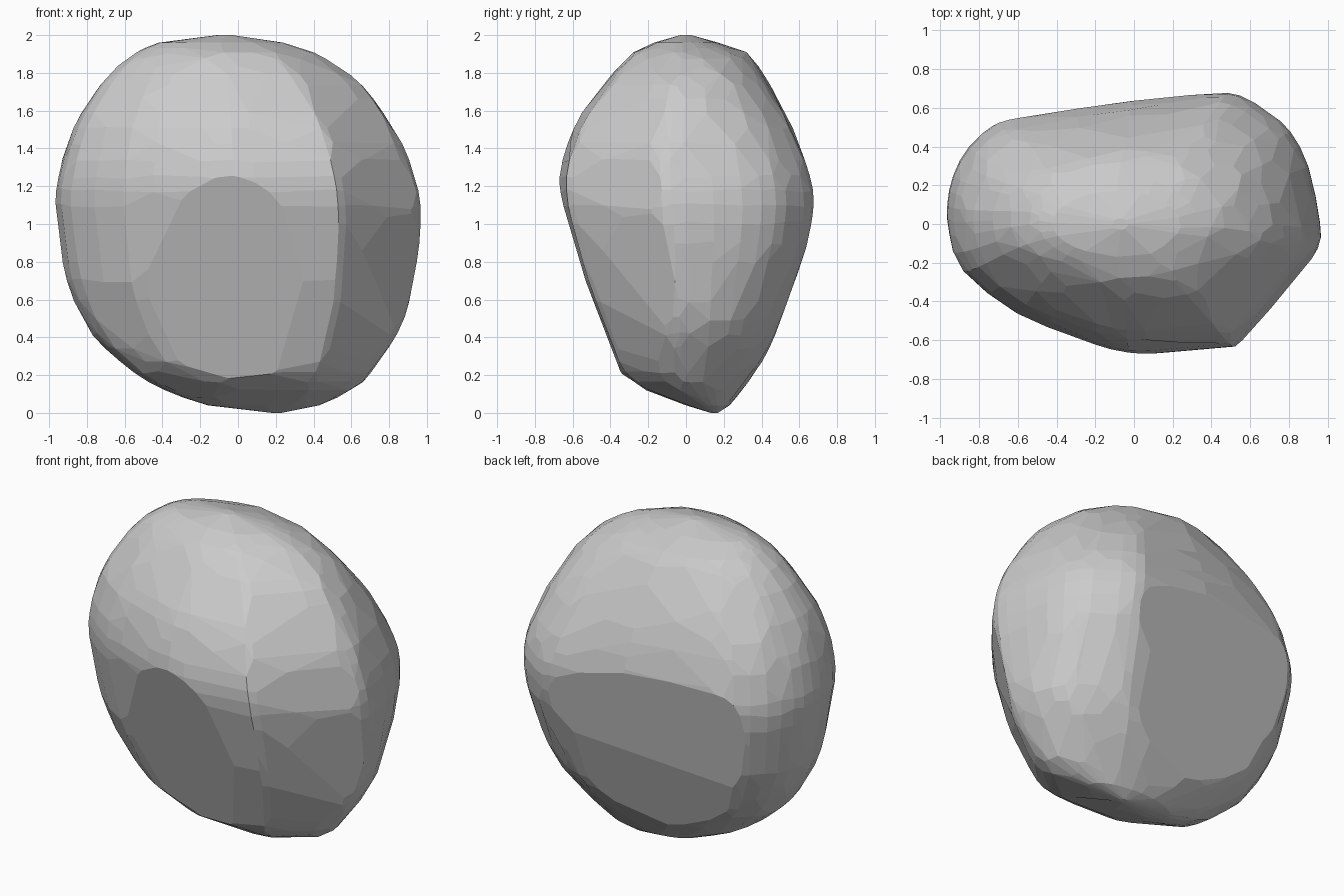
import bpy, bmesh, math, random
from mathutils import Vector

if "Cube" in bpy.data.objects:
    bpy.data.objects.remove(bpy.data.objects["Cube"])

random.seed(4)

# Plan outline of the boulder at its widest (x, y)
PLAN = [(-.96, .10), (-.93, .25), (-.85, .40), (-.70, .53), (-.55, .57), (0, .65),
        (.40, .68), (.55, .67), (.70, .58), (.81, .48), (.90, .30), (.96, 0),
        (.95, -.13), (.85, -.27), (.57, -.60), (.48, -.63), (.10, -.67),
        (-.10, -.65), (-.30, -.58), (-.60, -.46), (-.88, -.24), (-.95, -.05)]

# Slices: z, x min, x max, y min, y max
SLICES = [(.00, .18, .23, .13, .17), (.04, -.16, .43, .0, .23), (.13, -.40, .61, -.22, .305),
          (.22, -.55, .70, -.35, .375), (.35, -.71, .80, -.41, .46), (.50, -.82, .88, -.47, .515),
          (.70, -.905, .925, -.55, .58), (.90, -.94, .955, -.61, .64), (1.10, -.965, .96, -.66, .675),
          (1.25, -.95, .93, -.67, .66), (1.42, -.905, .865, -.63, .61), (1.58, -.83, .77, -.55, .54),
          (1.73, -.73, .66, -.44, .45), (1.83, -.64, .53, -.355, .385), (1.90, -.54, .40, -.28, .32),
          (1.96, -.42, .24, -.17, .17), (2.00, -.11, -.03, -.03, .03)]

# Broad flat facets: a point on the plane and its outward normal
FACETS = [((.58, -.61, 1.1), (.78, -.63, -.19)),      # front right
          ((.77, -.37, 1.05), (.78, -.63, .15)),      # front right, upper
          ((.1, -.665, 1.2), (-.15, -1, -.34)),       # front
          ((.45, .675, 1.1), (-.145, 1, -.2)),        # back upper
          ((.45, .55, .6), (-.12, 1, -.36)),          # back lower
          ((-.1, -.31, .165), (-.15, -.35, -1))]      # front underside


def refine(rows, closed):
    """Insert a smooth midpoint between neighbouring rows."""
    rows, out, n = [Vector(r) for r in rows], [], len(rows)
    for i, b in enumerate(rows):
        out.append(b)
        if closed or 0 < i < n - 2:
            a, c, d = rows[i - 1], rows[(i + 1) % n], rows[(i + 2) % n]
            out.append((b + c) * .5625 - (a + d) * .0625)
    return out


bm = bmesh.new()
plan = refine(PLAN, True)
for z, x0, x1, y0, y1 in refine(SLICES, False):
    cx, cy, hx, hy = (x0 + x1) / 2, (y0 + y1) / 2, (x1 - x0) / 2, (y1 - y0) / 2
    for px, py in plan:
        # Rounder towards both ends, most of all at the back
        blend = min(1, (1.4 if py > 0 else .5) * (z - 1) ** 2)
        u = Vector((px / .96, (py - .005) / .675))
        u = u.lerp(u.normalized(), blend)
        zj = z + (random.uniform(-.012, .012) if .1 < z < 1.9 else 0)
        bm.verts.new((cx + u.x * hx, cy + u.y * hy, zj))

# Wrap the slices in a convex hull
hull = bmesh.ops.convex_hull(bm, input=bm.verts[:])
junk = set(hull["geom_interior"]) | set(hull["geom_unused"])
bmesh.ops.delete(bm, geom=[v for v in junk if isinstance(v, bmesh.types.BMVert)], context='VERTS')

# Slice off the broad facets and cap them
for point, normal in FACETS:
    bmesh.ops.bisect_plane(bm, geom=bm.verts[:] + bm.edges[:] + bm.faces[:], dist=1e-5,
                           plane_co=point, plane_no=Vector(normal).normalized(), clear_outer=True)
    bmesh.ops.holes_fill(bm, edges=[e for e in bm.edges if e.is_boundary], sides=0)

# Merge near-coplanar triangles into irregular facets
bmesh.ops.remove_doubles(bm, verts=bm.verts[:], dist=.012)
bmesh.ops.dissolve_limit(bm, angle_limit=math.radians(4), verts=bm.verts[:], edges=bm.edges[:])
bmesh.ops.recalc_face_normals(bm, faces=bm.faces[:])

mesh = bpy.data.meshes.new("boulder")
bm.to_mesh(mesh)
bm.free()
boulder = bpy.data.objects.new("boulder", mesh)
bpy.context.collection.objects.link(boulder)
